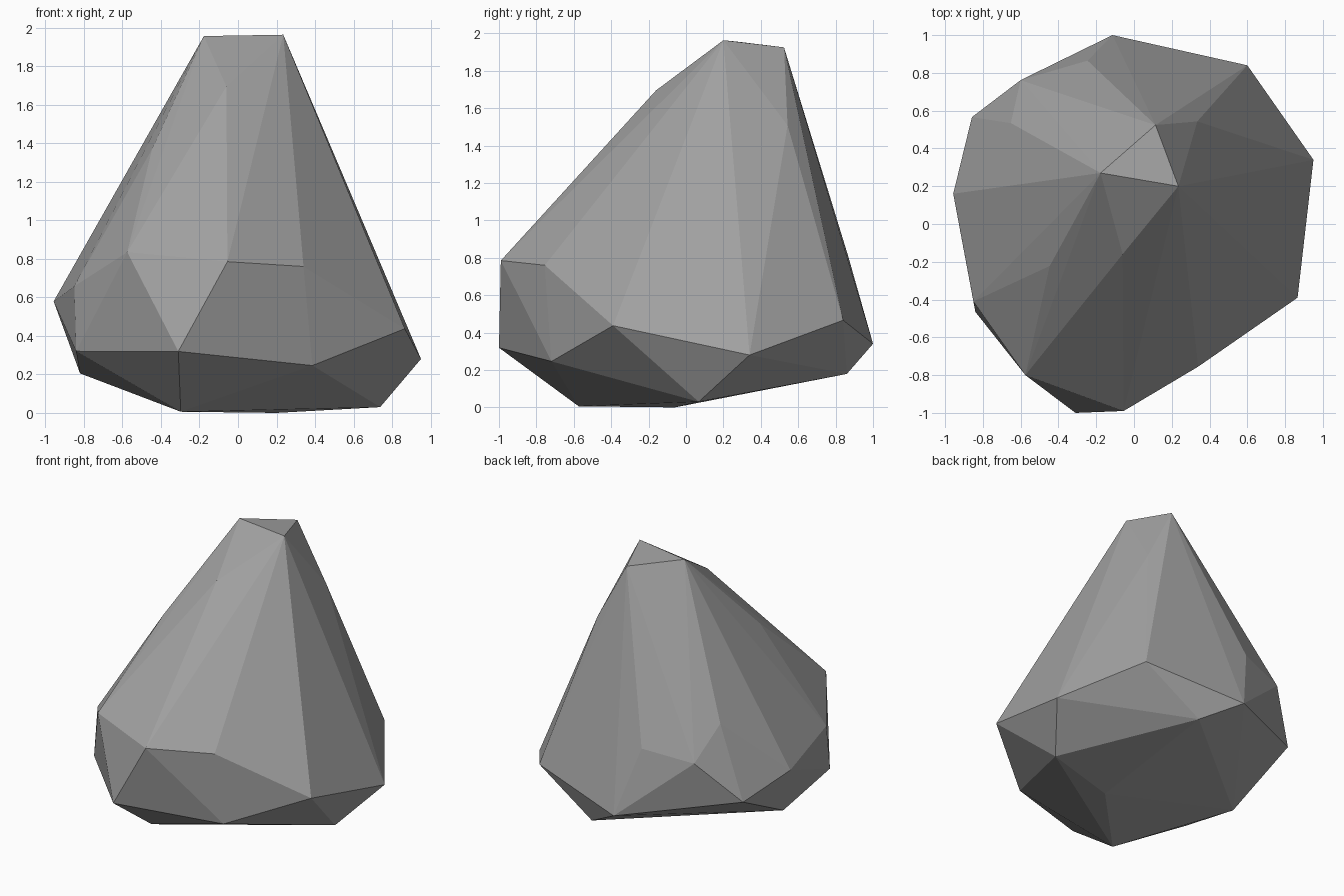
import bpy, bmesh

# Corner points of the faceted boulder, grouped in tiers from summit to base
summit = [(-.177, .27, 1.956), (.235, .2, 1.963), (.114, .524, 1.925)]
shoulders = [(-.06, -.16, 1.695), (.335, .543, 1.508),
             (-.446, -.222, 1.369), (.413, -.115, 1.345)]
flanks = [(-.652, .534, .98), (-.575, -.8, .834), (.705, .31, .833),
          (-.246, .865, .816), (-.055, -.99, .785), (.34, -.755, .76),
          (-.6, .762, .76)]
waist = [(-.85, -.41, .657), (-.957, .16, .579), (-.858, .566, .473),
         (.6, .84, .466), (.866, -.39, .437), (-.114, 1, .34),
         (-.84, -.465, .32), (-.31, -1, .319), (.95, .34, .28)]
base = [(.386, -.719, .246), (-.82, .045, .205), (.16, .86, .179),
        (.738, .068, .03), (-.297, -.574, .006), (.2, -.06, 0)]

# Wrap the tiers in a faceted hull
bm = bmesh.new()
for tier in (summit, shoulders, flanks, waist, base):
    for p in tier:
        bm.verts.new(p)
bmesh.ops.convex_hull(bm, input=bm.verts[:])
bmesh.ops.delete(bm, geom=[v for v in bm.verts if not v.link_faces], context='VERTS')
bmesh.ops.recalc_face_normals(bm, faces=bm.faces[:])

mesh = bpy.data.meshes.new("boulder")
bm.to_mesh(mesh)
bm.free()

# Single stone colour, flat shaded
stone = bpy.data.materials.new("grey stone")
stone.diffuse_color = (.36, .36, .36, 1)
mesh.materials.append(stone)
bpy.context.collection.objects.link(bpy.data.objects.new("boulder", mesh))
